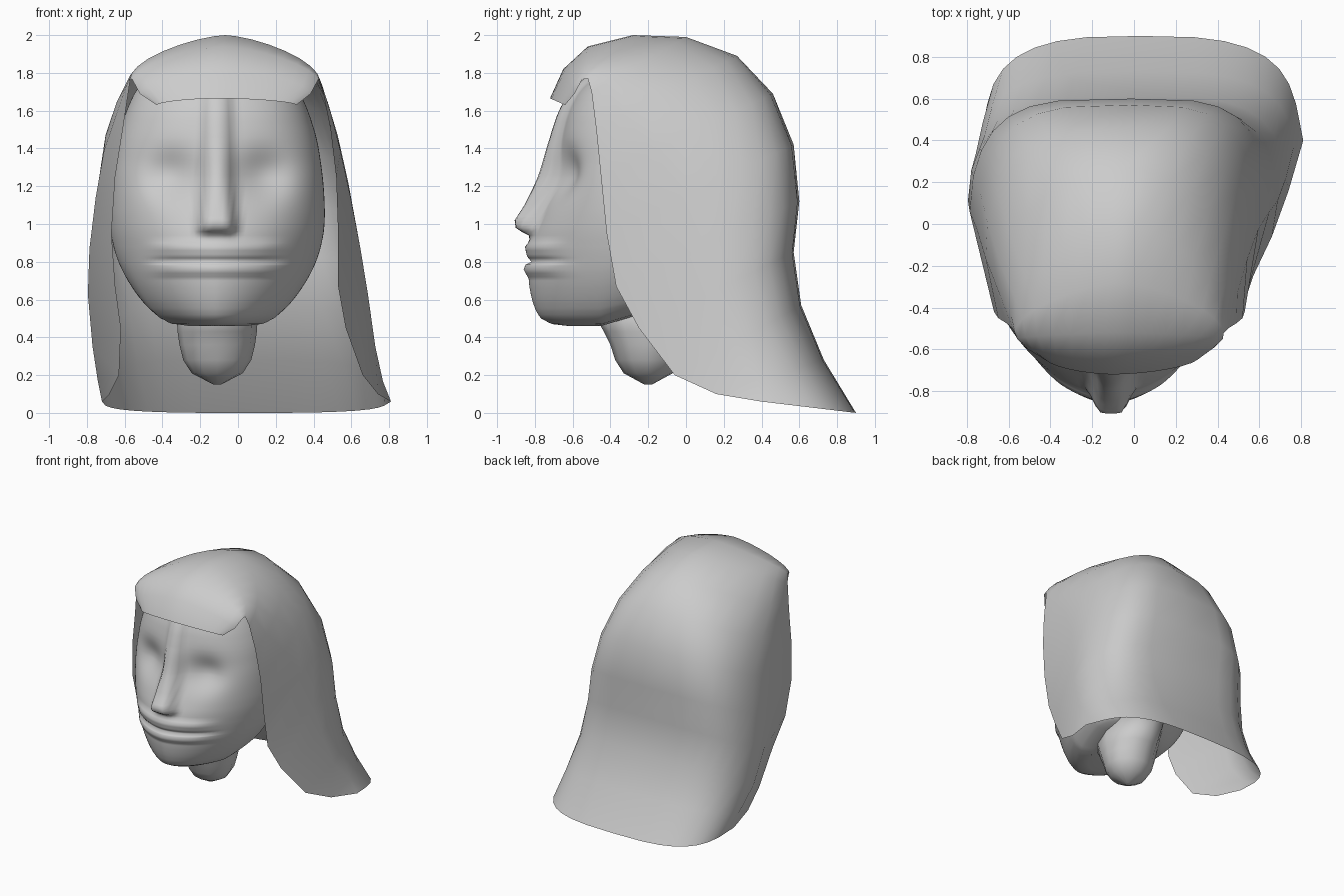
import bpy
import math

old = bpy.data.objects.get("Cube")
if old:
    bpy.data.objects.remove(old)

grey = bpy.data.materials.new("plain_grey")
grey.use_nodes = True
grey.diffuse_color = (0.6, 0.6, 0.6, 1)
grey.node_tree.nodes["Principled BSDF"].inputs["Base Color"].default_value = (0.6, 0.6, 0.6, 1)

FACE_X = -0.11


def grid_object(name, rows, closed=False):
    """Skin a list of equal rows of points; closed rows become capped rings."""
    n = len(rows[0])
    verts = [p for row in rows for p in row]
    faces = []
    for i in range(len(rows) - 1):
        for j in range(n if closed else n - 1):
            k = (j + 1) % n
            faces.append((i * n + j, i * n + k, (i + 1) * n + k, (i + 1) * n + j))
    if closed:
        faces.append(tuple(reversed(range(n))))
        faces.append(tuple(range(len(verts) - n, len(verts))))
    mesh = bpy.data.meshes.new(name)
    mesh.from_pydata(verts, [], faces)
    mesh.materials.append(grey)
    mesh.shade_smooth()
    obj = bpy.data.objects.new(name, mesh)
    bpy.context.collection.objects.link(obj)
    return obj


def lerp(a, b, t):
    return a + (b - a) * t


def lookup(table, z):
    """Linear interpolation in a table of (z, value...) entries."""
    for a, b in zip(table, table[1:]):
        if z <= b[0]:
            t = max(0, (z - a[0]) / (b[0] - a[0]))
            return [lerp(p, q, t) for p, q in zip(a[1:], b[1:])]
    return table[-1][1:]


def soft_lookup(table, z, reach):
    """Average of nearby lookups, which rounds the corners of a table."""
    samples = [lookup(table, z + reach * k / 2) for k in range(-2, 3)]
    return [sum(s) / len(s) for s in zip(*samples)]


def bell(x, width):
    return math.exp(-(x / width) ** 2)


def smooth(t):
    t = min(1, max(0, t))
    return t * t * (3 - 2 * t)


# Hair: arches fanned from the fringe over the crown to the hem.
# Each: spine y, z; end y, z; left-hand and right-hand end x, then mid x; boxiness
arches = [
    (-.72, 1.665, -.64, 1.63, -.43, .31, -.43, .31, 1.7),
    (-.65, 1.82, -.59, 1.69, -.52, .385, -.52, .385, 1.6),
    (-.52, 1.94, -.55, 1.765, -.56, .425, -.57, .425, 1.5),
    (-.28, 2.0, -.52, 1.77, -.57, .43, -.59, .44, 1.5),
    (0, 1.99, -.50, 1.70, -.58, .45, -.64, .47, 1.6),
    (.27, 1.89, -.475, 1.5, -.61, .49, -.70, .52, 2.0),
    (.46, 1.69, -.45, 1.25, -.65, .52, -.74, .56, 2.8),
    (.57, 1.42, -.42, .95, -.67, .53, -.77, .61, 3.6),
    (.60, 1.12, -.37, .67, -.65, .53, -.80, .66, 4.0),
    (.57, .85, -.25, .45, -.62, .57, -.81, .70, 4.0),
    (.61, .57, -.06, .20, -.63, .66, -.79, .74, 3.7),
    (.73, .28, .16, .10, -.68, .74, -.76, .78, 3.4),
    (.90, 0, .40, .06, -.72, .81, -.71, .78, 3.1),
]
hair_rows = []
for i, (sy, sz, ey, ez, lx, rx, lmid, rmid, box) in enumerate(arches):
    power = 2 / box
    cx = lerp(-.1, .03, i / (len(arches) - 1))
    row = []
    for j in range(-8, 9):
        a = abs(j) / 8 * math.pi / 2
        f = math.sin(a) ** power
        g = 1 - max(0, math.cos(a)) ** power
        end, mid = (lx, lmid) if j < 0 else (rx, rmid)
        inward = max(0, 2 * g - 1) ** 1.5
        row.append((cx + f * (lerp(mid, end, inward) - cx), lerp(sy, ey, g), lerp(sz, ez, g)))
    hair_rows.append(row)
grid_object("hair", hair_rows)

# Head: rings with height, front y and half width
outline = [
    (.46, -.62, .20), (.47, -.71, .29), (.50, -.77, .35), (.55, -.80, .405),
    (.63, -.825, .46), (.71, -.835, .50), (.80, -.835, .535), (.92, -.825, .56),
    (1.0, -.79, .57), (1.1, -.75, .57), (1.25, -.70, .56), (1.45, -.665, .53),
    (1.62, -.62, .475), (1.75, -.54, .41), (1.85, -.38, .25),
]
# Nose: height, projection, half width
nose = [(.90, 0, .11), (.94, .02, .125), (.975, .10, .13), (1.02, .125, .125),
        (1.1, .105, .12), (1.25, .085, .11), (1.45, .06, .105), (1.75, .04, .10)]
# Lips: height, projection
lips = [(.71, 0), (.76, .025), (.785, .015), (.80, -.015), (.83, .01), (.88, .025), (.92, 0)]
heights = sorted({round(.46 + .02 * k, 3) for k in range(70)} | {p[0] for p in outline + lips})
columns = 128
head_rows = []
for z in heights:
    front, half = soft_lookup(outline, z, .06 * smooth((z - .46) / .2))
    tip, nose_half = lookup(nose, z)
    lip = lookup(lips, z)[0]
    # Pointed plan at the mouth, squarer plan at the brow
    power = lerp(1.13, .9, smooth((z - .8) / .5))
    ring = []
    for j in range(columns):
        a = 2 * math.pi * j / columns
        c, s = math.cos(a), math.sin(a)
        dx = half * math.copysign(abs(c) ** power, c)
        depth = -.2 - front if s < 0 else .35 * half / .57
        y = -.2 + depth * math.copysign(abs(s) ** power, s)
        if s < 0:
            # Nose ridge with soft flanks, lips, and the two eye hollows
            y -= tip * smooth((nose_half - abs(dx)) / .08)
            y -= lip * smooth((.42 - abs(dx)) / .2)
            y += .075 * bell(abs(dx) - .25, .14) * bell(z - 1.26, .13)
        # Underside of the jaw climbs towards the back
        lift = .3 * max(0, y + .45) * max(0, 1 - (z - .46) / .5)
        ring.append((FACE_X + dx, y, z + lift))
    head_rows.append(ring)
grid_object("head", head_rows, closed=True)

# Neck: short rounded stump that spreads under the jaw
neck_rows = []
for z, rx, ry in [(.15, .02, .02), (.21, .135, .13), (.28, .18, .175),
                  (.36, .2, .2), (.43, .21, .235), (.60, .22, .33)]:
    neck_rows.append([(FACE_X + rx * math.cos(a), -.2 + ry * math.sin(a), z)
                      for a in (2 * math.pi * j / 12 for j in range(12))])
grid_object("neck", neck_rows, closed=True)
